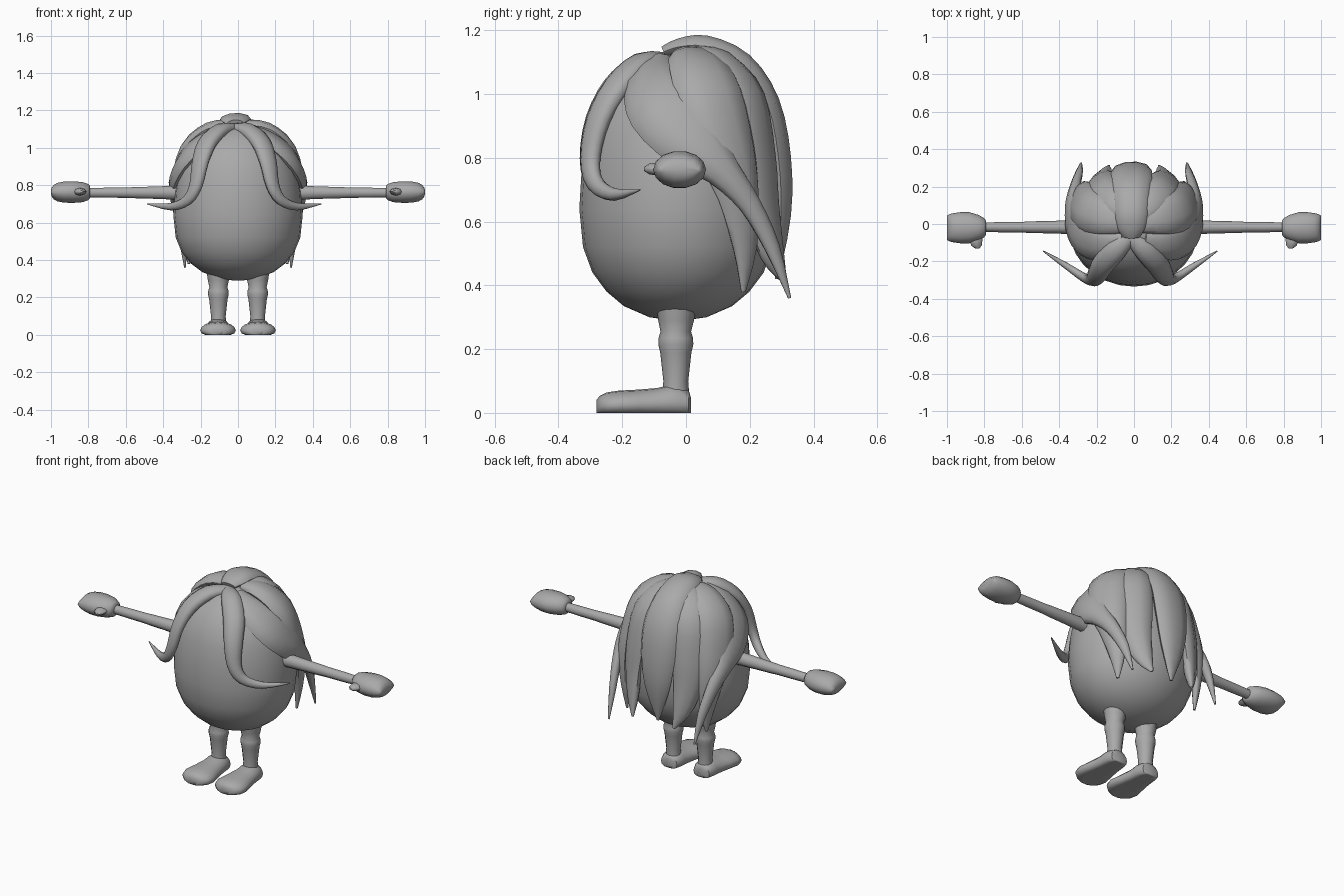
import bpy, bmesh, math
from mathutils import Vector

grey = bpy.data.materials.new("soft grey")
grey.diffuse_color = (0.4, 0.4, 0.4, 1)
CENTRE = Vector((0, -0.025, 0.72))


def loft(name, sections, sides=12, angle=50):
    """Skin a closed tube through (centre, u, v) elliptical sections."""
    bm = bmesh.new()
    rings = []
    for c, u, v in sections:
        rings.append([bm.verts.new(c + u * math.cos(a) + v * math.sin(a))
                      for a in (2 * math.pi * i / sides for i in range(sides))])
    for r, q in zip(rings, rings[1:]):
        for i in range(sides):
            j = (i + 1) % sides
            bm.faces.new((r[i], r[j], q[j], q[i]))
    bm.faces.new(rings[0])
    bm.faces.new(rings[-1])
    bmesh.ops.recalc_face_normals(bm, faces=bm.faces)
    mesh = bpy.data.meshes.new(name)
    bm.to_mesh(mesh)
    bm.free()
    ob = bpy.data.objects.new(name, mesh)
    bpy.context.collection.objects.link(ob)
    mesh.materials.append(grey)
    bpy.ops.object.select_all(action='DESELECT')
    ob.select_set(True)
    bpy.context.view_layer.objects.active = ob
    bpy.ops.object.shade_smooth_by_angle(angle=math.radians(angle))
    return ob


def smooth_path(pts, steps=3):
    """Catmull-Rom resampling of tuples of any length."""
    P = [pts[0]] + list(pts) + [pts[-1]]
    out = []
    for i in range(1, len(P) - 2):
        for k in range(steps):
            t = k / steps
            out.append([0.5 * (2 * b + (c - a) * t + (2 * a - 5 * b + 4 * c - d) * t * t
                               + (3 * b - a - 3 * c + d) * t ** 3)
                        for a, b, c, d in zip(P[i - 1], P[i], P[i + 1], P[i + 2])])
    return out + [list(pts[-1])]


def lock(name, pts, s=1, shift=0.0):
    """Tapered strand of hair lying on the body: x, y, z, half width, half depth."""
    pts = smooth_path(pts)
    pos = [Vector((s * p[0] + shift, p[1], p[2])) for p in pts]
    secs = []
    for i, p in enumerate(pos):
        tan = (pos[min(i + 1, len(pos) - 1)] - pos[max(i - 1, 0)]).normalized()
        out = p - CENTRE
        out.z *= 0.75
        out = (out - tan * out.dot(tan)).normalized()
        side = tan.cross(out)
        secs.append((p, side * max(pts[i][3], 0.003), out * max(pts[i][4], 0.003)))
    return loft(name, secs, 10, 60)


X, Y, Z = Vector((1, 0, 0)), Vector((0, 1, 0)), Vector((0, 0, 1))

# Egg-shaped body
profile = [(0.29, 0.02), (0.30, 0.10), (0.335, 0.19), (0.38, 0.25), (0.44, 0.30),
           (0.52, 0.333), (0.64, 0.346), (0.76, 0.338), (0.87, 0.318), (0.96, 0.282),
           (1.04, 0.22), (1.09, 0.15), (1.12, 0.07), (1.125, 0.01)]
loft("body", [(Vector((0, -0.025, z)), X * r, Y * r * 0.895) for z, r in profile], 28)

# Strands: x, y, z, half width, half depth
FORELOCK = [(0.0, -0.07, 1.105, .035, .025), (.075, -.14, 1.095, .056, .035),
            (.145, -.215, 1.025, .06, .037), (.182, -.275, .92, .052, .032),
            (.205, -.30, .80, .04, .028), (.25, -.285, .72, .03, .024),
            (.34, -.225, .685, .02, .018), (.465, -.145, .70, .003, .003)]
SIDE_LOCK = [(.05, -.09, 1.10, .05, .03), (.16, -.10, 1.04, .095, .045),
             (.26, -.06, .955, .125, .05), (.31, .03, .85, .11, .05),
             (.325, .115, .76, .06, .04), (.315, .20, .655, .038, .028),
             (.295, .27, .52, .027, .02), (.283, .325, .36, .005, .005)]
REAR_SIDE_LOCK = [(.03, 0, 1.12, .05, .03), (.14, .035, 1.095, .095, .045),
                  (.243, .075, .995, .115, .055), (.283, .125, .82, .105, .05),
                  (.285, .165, .68, .075, .04), (.27, .185, .52, .045, .025),
                  (.262, .18, .38, .008, .006)]
BACK_LOCK = [(.03, .03, 1.125, .05, .03), (.09, .10, 1.095, .085, .045),
             (.155, .175, .99, .10, .05), (.178, .21, .80, .10, .05),
             (.18, .235, .65, .08, .04), (.16, .27, .50, .05, .028),
             (.135, .31, .41, .008, .006)]
CENTRE_LOCK = [(0, -.07, 1.13, .045, .02), (0, -.02, 1.145, .075, .03),
               (0, .06, 1.145, .088, .04), (0, .17, 1.09, .10, .045),
               (0, .25, .97, .112, .045), (0, .285, .80, .108, .045),
               (0, .295, .62, .08, .035), (0, .285, .42, .008, .006)]
lock("centre_back_lock", CENTRE_LOCK, 1, -0.015)

# Arm along x: x, half depth, half height
ARM = [(.28, .036, .042), (.36, .036, .038), (.46, .033, .034), (.56, .031, .031),
       (.60, .028, .029), (.70, .028, .028), (.82, .024, .026)]
HAND = [(.79, .035, .032), (.80, .05, .044), (.83, .068, .055), (.88, .083, .059),
        (.93, .083, .058), (.965, .078, .051), (.985, .073, .040), (.996, .068, .024),
        (1.0, .064, .008)]
# Leg up z: z, y, radius
LEG = [(.06, -.032, .042), (.10, -.032, .039), (.19, -.032, .049), (.215, -.032, .055),
       (.235, -.032, .054), (.255, -.032, .048), (.29, -.031, .056), (.36, -.03, .066)]
# Foot along y: y, half width, top height
FOOT = [(.015, .03, .05), (.008, .052, .072), (-.02, .062, .084), (-.05, .066, .088),
        (-.09, .070, .078), (-.15, .082, .073), (-.21, .095, .070), (-.25, .085, .064),
        (-.27, .06, .054), (-.28, .03, .042)]

for s, side in ((1, "left"), (-1, "right")):
    lock("forelock_" + side, FORELOCK, s, -0.02)
    lock("side_lock_" + side, SIDE_LOCK, s)
    lock("rear_side_lock_" + side, REAR_SIDE_LOCK, s)
    lock("back_lock_" + side, BACK_LOCK, s)
    loft("arm_" + side, [(Vector((s * x, -.017, .76)), Y * a, Z * b) for x, a, b in ARM], 10)
    loft("hand_" + side, [(Vector((s * x, -.02, .763)), Y * a, Z * b) for x, a, b in HAND], 14)
    # Thumb pointing forward
    thumb = [(.84, -.06, .03), (.845, -.09, .034), (.842, -.115, .028), (.838, -.132, .01)]
    loft("thumb_" + side, [(Vector((s * x, y, .765)), X * r, Z * r * .6) for x, y, r in thumb], 8)
    loft("leg_" + side, [(Vector((s * .105, y, z)), X * r, Y * r) for z, y, r in LEG], 12)
    # Foot with a flattened sole
    foot = loft("foot_" + side, [(Vector((s * .107, y, h * .35)), X * w, Z * h * .65)
                                 for y, w, h in FOOT], 16)
    for v in foot.data.vertices:
        v.co.z = max(v.co.z, 0.0)
